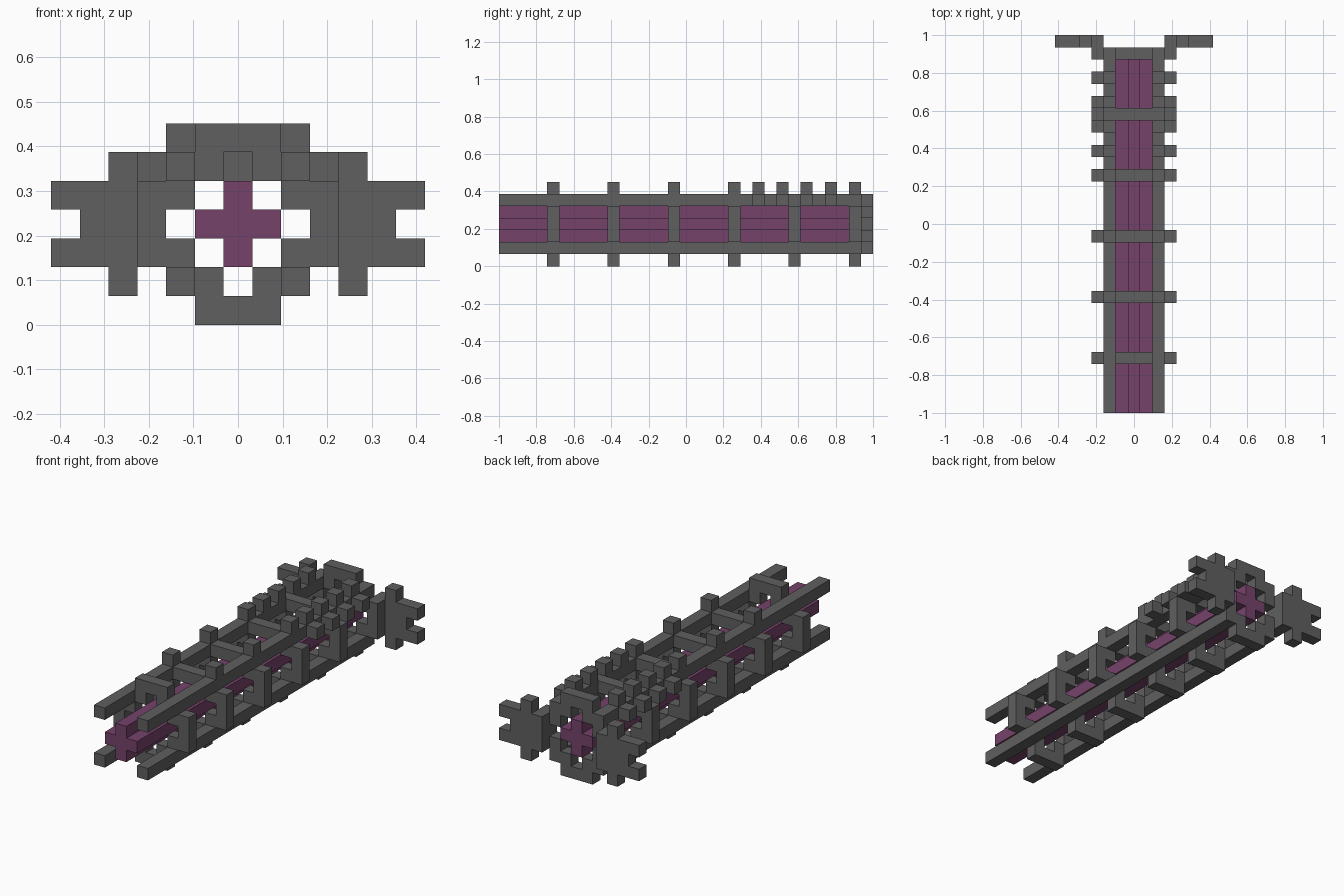
import bpy, bmesh
from mathutils import Matrix, Vector

cube = bpy.data.objects.get("Cube")
if cube:
    bpy.data.objects.remove(cube, do_unlink=True)

U = 2 / 31  # one block; the model is 31 blocks long, 13 wide, 7 high


def material(name, rgb):
    m = bpy.data.materials.new(name)
    m.use_nodes = True
    m.diffuse_color = (*rgb, 1)
    m.node_tree.nodes["Principled BSDF"].inputs["Base Color"].default_value = (*rgb, 1)
    return m


GREY = material("dark grey metal", (0.115, 0.115, 0.115))
PURPLE = material("purple core", (0.18, 0.055, 0.145))


def part(name, mat, boxes):
    """boxes: (x0, x1, y0, y1, z0, z1), inclusive block indices; x = 0 is the middle column."""
    bm = bmesh.new()
    for x0, x1, y0, y1, z0, z1 in boxes:
        lo = Vector((x0 - 0.5, y0 - 15.5, z0)) * U
        hi = Vector((x1 + 0.5, y1 - 14.5, z1 + 1)) * U
        bmesh.ops.create_cube(bm, size=1, matrix=Matrix.Translation((lo + hi) / 2)
                              @ Matrix.Diagonal((*(hi - lo), 1)))
    me = bpy.data.meshes.new(name)
    bm.to_mesh(me)
    bm.free()
    me.materials.append(mat)
    ob = bpy.data.objects.new(name, me)
    bpy.context.collection.objects.link(ob)


def both(*boxes):
    """Boxes on the left together with their mirror images."""
    return list(boxes) + [(-b[1], -b[0], *b[2:]) for b in boxes]


# Plus-shaped core along the whole barrel
part("core", PURPLE, [(0, 0, 0, 29, 2, 4)] + both((1, 1, 0, 29, 3, 3)))

# Four long corner rails
for side, s in (("left", 1), ("right", -1)):
    part(f"upper_{side}_rail", GREY, [(2 * s, 2 * s, 0, 29, 5, 5)])
    part(f"lower_{side}_rail", GREY, [(2 * s, 2 * s, 0, 29, 1, 1)])

# Cross frames that hold the rails
for n, j in enumerate((4, 9, 14, 19, 24, 29), 1):
    boxes = [(-1, 1, j, j, 0, 0)]
    boxes += both((1, 1, j, j, 1, 1), (3, 3, j, j, 2, 4),
                  (2, 2, j, j, 2, 2), (2, 2, j, j, 4, 4))
    if j in (4, 29):    # end frames arch over the rails
        boxes += [(-1, 1, j, j, 6, 6)] + both((1, 1, j, j, 5, 5))
    else:               # middle frames are bridged at rail height
        boxes += [(-1, 1, j, j, 5, 5)]
    part(f"frame_{n}", GREY, boxes)

# Studs on top of the upper rails
for j in (9, 14, 19, 21, 23, 25, 27):
    boxes = both((2, 2, j, j, 6, 6))
    if j > 19:          # rear studs also have a block on the outer side
        boxes += both((3, 3, j, j, 5, 5))
    part(f"rail_studs_{j}", GREY, boxes)

# Star-shaped rear plates
for side, s in (("left", 1), ("right", -1)):
    shape = [(3, 3, 2, 4), (4, 4, 1, 5), (5, 5, 2, 4), (6, 6, 2, 2), (6, 6, 4, 4)]
    part(f"rear_{side}_plate", GREY,
         [(a * s, b * s, 30, 30, c, d) for a, b, c, d in shape])
